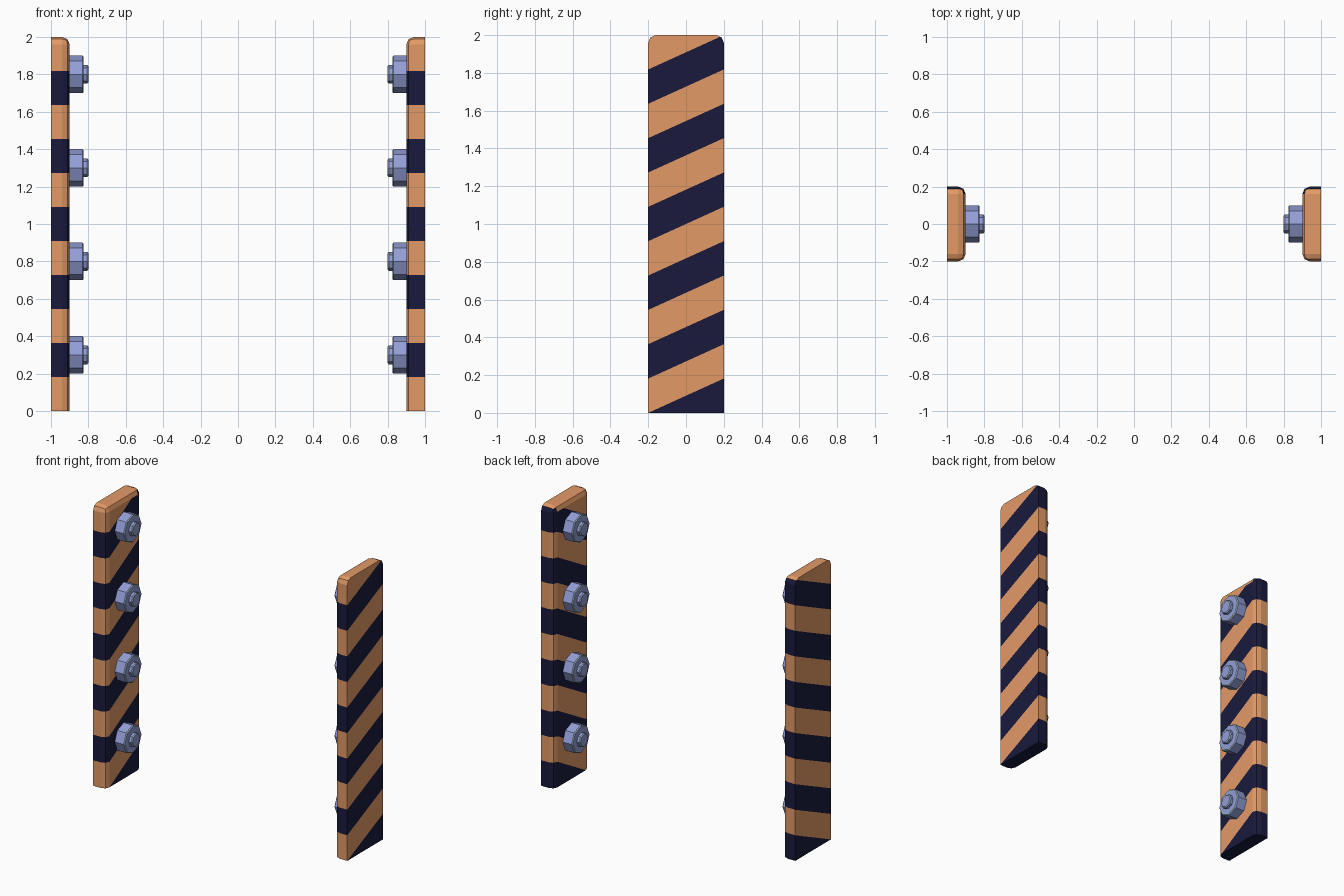
import bpy, bmesh, math
from mathutils import Vector, Matrix

if "Cube" in bpy.data.objects:
    bpy.data.objects.remove(bpy.data.objects["Cube"])


def material(name, rgb):
    lin = [((c / 255 + 0.055) / 1.055) ** 2.4 for c in rgb]
    m = bpy.data.materials.new(name)
    m.diffuse_color = (*lin, 1)
    m.use_nodes = True
    m.node_tree.nodes["Principled BSDF"].inputs["Base Color"].default_value = m.diffuse_color
    return m


ORANGE = material("warm orange", (227, 154, 103))
NAVY = material("dark navy", (25, 26, 60))
STEEL = material("blue steel", (146, 158, 215))
PALE = material("pale worn edge", (156, 184, 202))
STRIPE = 2 / 11          # vertical stripe height
W, T, H = 0.4, 0.1, 2.0  # board width, thickness, height
R = 0.04                 # edge rounding


def finish(name, bm, mats):
    me = bpy.data.meshes.new(name)
    bm.normal_update()
    bm.to_mesh(me)
    bm.free()
    for m in mats:
        me.materials.append(m)
    ob = bpy.data.objects.new(name, me)
    bpy.context.collection.objects.link(ob)
    mir = ob.modifiers.new("other side", 'MIRROR')
    mir.use_axis = (True, False, False)
    mir.use_mirror_merge = False
    return ob


# Striped board, mirrored to the other side
bm = bmesh.new()
bmesh.ops.create_cube(bm, size=1, matrix=Matrix.Translation((0.95, 0, 1))
                      @ Matrix.Diagonal((T, W, H, 1)))


def rounded(e):
    a, b = (v.co for v in e.verts)
    mid, d = (a + b) / 2, b - a
    if abs(d.z) > 0.1 or abs(d.y) > 0.1:       # inner uprights and inner top edge
        return mid.x < 0.92 and mid.z > 0.1
    return mid.z > 1.9                          # top corners


bmesh.ops.bevel(bm, geom=[e for e in bm.edges if rounded(e)], offset=R,
                segments=2, profile=0.5, affect='EDGES')
bm.normal_update()


def half_width(f):       # slant spans the outer face fully, the inner face between roundings
    return W / 2 if f.normal.x > 0.5 else W / 2 - R


# Stripes: slanted across the broad faces, level around the edges
groups = [[f for f in bm.faces if f.normal.x > 0.5],
          [f for f in bm.faces if f.normal.x < -0.95],
          [f for f in bm.faces if -0.95 <= f.normal.x <= 0.5]]
for group in groups:
    hw = half_width(group[0])
    broad = abs(group[0].normal.x) > 0.5
    for side in ((0,) if broad else (-1, 1)):
        faces = [f for f in group if broad or f.calc_center_median().y * side > R]
        for k in range(-1, 12):
            no = Vector((0, -STRIPE / (2 * hw) if broad else 0, 1)).normalized()
            co = (0, -hw if broad else 0, k * STRIPE)
            geom = set(faces)
            for f in faces:
                geom.update(f.edges, f.verts)
            res = bmesh.ops.bisect_plane(bm, geom=list(geom), dist=1e-5,
                                         plane_co=co, plane_no=no)
            faces = [g for g in res['geom'] if isinstance(g, bmesh.types.BMFace)]
bm.normal_update()
for f in bm.faces:
    c, hw = f.calc_center_median(), half_width(f)
    t = min(1, max(0, (c.y + hw) / (2 * hw)))
    f.material_index = math.floor(c.z / STRIPE - t) % 2
    if f.normal.z > 0.7:                        # the top is plain
        f.material_index = 0
finish("striped_board", bm, [ORANGE, NAVY])


# Eight-sided nuts and bolt ends on the inner faces, with pale rims
def octagon_part(name, z, radius, x_in, x_out, bevel, rim_width):
    bm = bmesh.new()
    m = Matrix.Translation(((x_in + x_out) / 2, 0, z)) @ Matrix.Rotation(math.pi / 2, 4, 'Y')
    bmesh.ops.create_cone(bm, cap_ends=True, segments=8, radius1=radius, radius2=radius,
                          depth=x_out - x_in, matrix=m)
    rim = [e for e in bm.edges if all(v.co.x < x_in + 1e-4 for v in e.verts)]
    res = bmesh.ops.bevel(bm, geom=rim, offset=bevel, segments=1, affect='EDGES')
    for f in res['faces']:
        f.material_index = 1
    bm.normal_update()
    cap = [f for f in bm.faces if f.normal.x < -0.9]
    for f in bmesh.ops.inset_region(bm, faces=cap, thickness=rim_width)['faces']:
        f.material_index = 1
    for f in cap:
        f.material_index = 0
    finish(name, bm, [STEEL, PALE])


for i, z in enumerate((0.3, 0.8, 1.3, 1.8), 1):
    octagon_part(f"nut_{i}", z, 0.1, 0.825, 0.905, 0.006, 0.006)
    octagon_part(f"bolt_end_{i}", z, 0.05, 0.80, 0.83, 0.006, 0.003)
